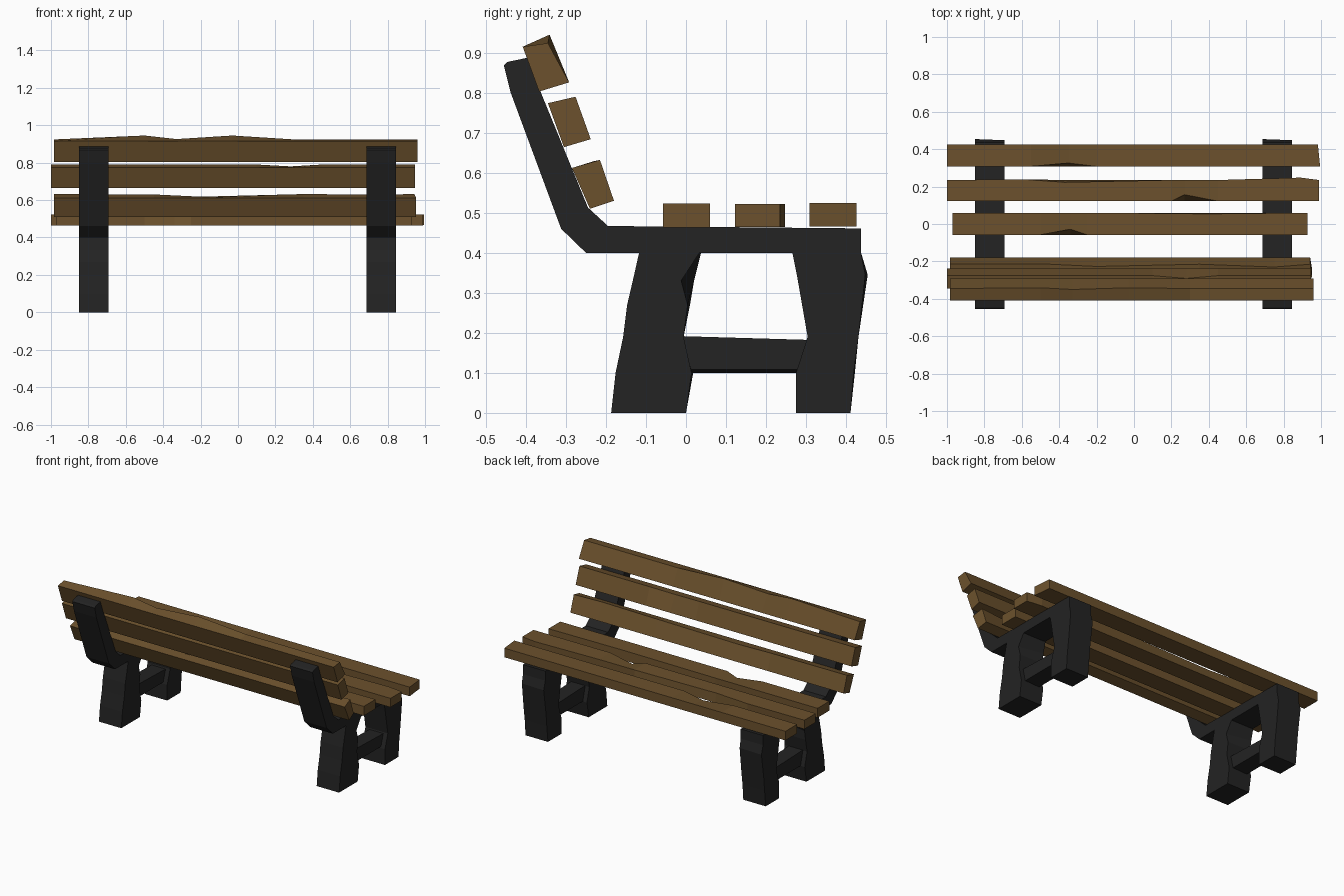
import bpy, bmesh
from mathutils import Vector

cube = bpy.data.objects.get("Cube")
if cube:
    bpy.data.objects.remove(cube, do_unlink=True)


def make_material(name, rgb):
    mat = bpy.data.materials.new(name)
    mat.use_nodes = True
    mat.diffuse_color = (*rgb, 1)
    mat.node_tree.nodes["Principled BSDF"].inputs["Base Color"].default_value = (*rgb, 1)
    return mat


WOOD = make_material("brown_wood", (0.15, 0.083, 0.026))
STONE = make_material("charcoal_stone", (0.017, 0.017, 0.017))


def loft(name, rings, mat):
    """Skin a list of equal-sized point rings into a closed flat-shaded solid."""
    bm = bmesh.new()
    loops = [[bm.verts.new(p) for p in ring] for ring in rings]
    count = len(loops[0])
    for a, b in zip(loops, loops[1:]):
        for i in range(count):
            j = (i + 1) % count
            bm.faces.new((a[i], a[j], b[j], b[i]))
    bm.faces.new(loops[0])
    bm.faces.new(loops[-1])
    bmesh.ops.recalc_face_normals(bm, faces=bm.faces)
    mesh = bpy.data.meshes.new(name)
    bm.to_mesh(mesh)
    bm.free()
    mesh.materials.append(mat)
    obj = bpy.data.objects.new(name, mesh)
    bpy.context.collection.objects.link(obj)
    return obj


def slat(name, left, right, section, dents, skew=0.0):
    """Plank along x; section is 4 (y, z) corners: back top, front top, front bottom,
    back bottom. Each dent is (x, corner, dy, dz); skew slants the right end."""
    stations = sorted({left, right, *(d[0] for d in dents)})
    rings = []
    for x in stations:
        ring = [Vector((x, y, z)) for y, z in section]
        for at, corner, dy, dz in dents:
            if at == x:
                ring[corner] += Vector((0, dy, dz))
        if x == right:
            ring[1].x -= skew
            ring[2].x -= skew
        rings.append(ring)
    return loft(name, rings, WOOD)


def box_section(y0, y1, z0, z1):
    return [(y0, z1), (y1, z1), (y1, z0), (y0, z0)]


# Seat planks
slat("seat_slat_rear", -0.97, 0.928, box_section(-0.058, 0.06, 0.463, 0.523),
     [(-0.5, 0, 0, 0), (-0.34, 0, 0.03, -0.008), (-0.25, 0, 0, 0), (0.4, 1, -0.006, 0)])
slat("seat_slat_middle", -1.0, 0.99, box_section(0.122, 0.235, 0.465, 0.522),
     [(-0.6, 1, 0.004, 0), (-0.37, 1, -0.012, 0), (0.2, 0, 0, 0), (0.27, 0, 0.035, -0.01),
      (0.45, 0, 0, 0), (0.89, 1, 0.013, 0), (0.89, 2, 0.013, 0)], 0.0)
slat("seat_slat_front", -1.0, 0.995, box_section(0.308, 0.426, 0.466, 0.524),
     [(-0.55, 0, 0, 0), (-0.35, 0, 0.018, -0.015), (-0.2, 0, 0, 0)], 0.012)

# Backrest planks, leaning with the uprights
slat("back_slat_lower", -0.985, 0.952,
     [(-0.285, 0.612), (-0.215, 0.632), (-0.18, 0.53), (-0.24, 0.51)],
     [(-0.45, 1, 0, -0.002), (-0.2, 1, -0.012, -0.014), (0.35, 1, 0, 0), (0.75, 1, -0.015, -0.003)], 0.01)
slat("back_slat_middle", -1.0, 0.945,
     [(-0.345, 0.774), (-0.276, 0.79), (-0.238, 0.684), (-0.305, 0.664)],
     [(0.1, 1, 0, 0), (0.28, 1, -0.015, -0.01), (0.45, 1, 0, 0)])
slat("back_slat_upper", -0.985, 0.96,
     [(-0.408, 0.915), (-0.345, 0.924), (-0.292, 0.826), (-0.367, 0.803)],
     [(-0.5, 1, 0.004, 0.021), (-0.33, 1, -0.005, 0.002), (-0.03, 1, 0.004, 0.021), (0.3, 1, 0, 0)])

# Side frames: bent rail carrying seat and backrest, two chunky legs, a stretcher
RAIL = [(-0.455, 0.868), (-0.446, 0.877), (-0.398, 0.887), (-0.245, 0.513), (-0.195, 0.467),
        (0.437, 0.461), (0.437, 0.4), (-0.25, 0.4), (-0.312, 0.46), (-0.438, 0.8)]
# Leg rows: height, back y, front y, chip depth at the outer front corner
REAR_LEG = [(0, -0.187, 0.0, 0), (0.1, -0.176, 0.018, 0.004), (0.19, -0.157, -0.006, 0),
            (0.27, -0.147, 0.01, 0.006), (0.33, -0.133, 0.02, 0.032), (0.41, -0.115, 0.04, 0)]
FRONT_LEG = [(0, 0.275, 0.411, 0), (0.1, 0.275, 0.422, 0.003), (0.19, 0.304, 0.431, 0),
             (0.345, 0.277, 0.454, 0.006), (0.405, 0.265, 0.436, 0)]


def leg(name, x0, x1, rows):
    rings = [[(x0, back, z), (x1, back, z), (x1, front - chip, z), (x0, front, z)]
             for z, back, front, chip in rows]
    return loft(name, rings, STONE)


for side, x0 in (("right", -0.85), ("left", 0.686)):
    x1 = x0 + 0.158
    loft(side + "_rail", [[(x, y, z) for y, z in RAIL] for x in (x0, x1)], STONE)
    leg(side + "_rear_leg", x0, x1, REAR_LEG)
    leg(side + "_front_leg", x0, x1, FRONT_LEG)
    a, b = x0 + 0.03, x1 - 0.03
    loft(side + "_stretcher",
         [[(a, y, 0.1), (b, y, 0.108), (b, y, top), (a, y, top)]
          for y, top in ((-0.02, 0.192), (0.32, 0.182))], STONE)
